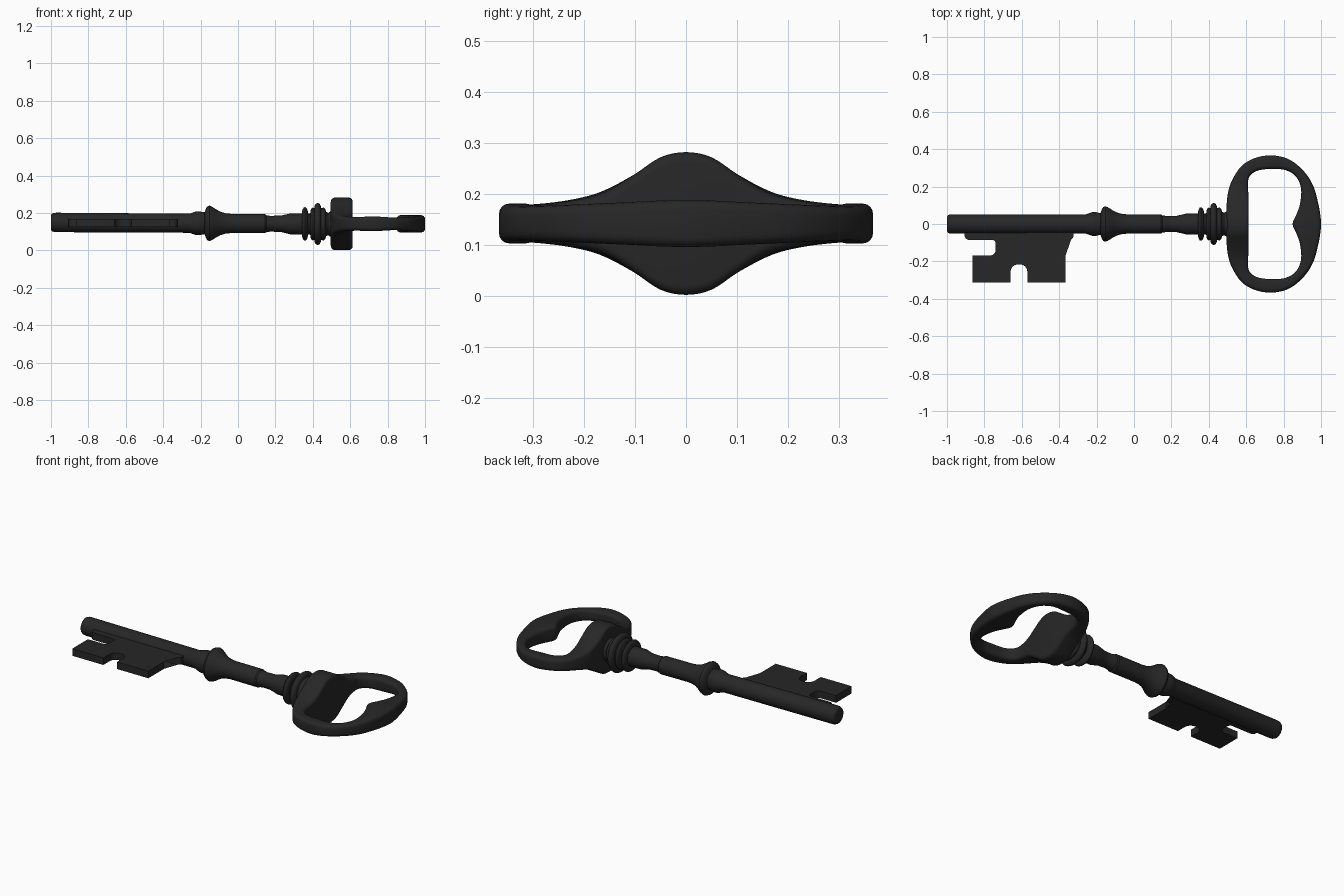
import bpy, bmesh, math
from mathutils import Vector

if "Cube" in bpy.data.objects:
    bpy.data.objects.remove(bpy.data.objects["Cube"])

iron = bpy.data.materials.new("black iron")
iron.diffuse_color = (0.02, 0.02, 0.02, 1)
iron.use_nodes = True
iron.node_tree.nodes["Principled BSDF"].inputs["Base Color"].default_value = iron.diffuse_color


def make_object(name, bm, angle=40):
    bmesh.ops.recalc_face_normals(bm, faces=bm.faces)
    mesh = bpy.data.meshes.new(name)
    bm.to_mesh(mesh)
    bm.free()
    mesh.materials.append(iron)
    ob = bpy.data.objects.new(name, mesh)
    bpy.context.collection.objects.link(ob)
    bpy.ops.object.select_all(action='DESELECT')
    ob.select_set(True)
    bpy.context.view_layer.objects.active = ob
    bpy.ops.object.shade_smooth_by_angle(angle=math.radians(angle))
    return ob


def bridge(bm, a, b):
    n = len(a)
    for i in range(n):
        bm.faces.new((a[i], a[(i + 1) % n], b[(i + 1) % n], b[i]))


def lathe(name, profile, sides=40):
    """Turn (x, radius) pairs around the long axis, which dips very slightly to the bow."""
    bm = bmesh.new()
    rings = []
    for x, r in profile:
        zc = 0.1435 - 0.006 * x
        rings.append([bm.verts.new((x, r * math.cos(2 * math.pi * i / sides),
                                    zc + r * math.sin(2 * math.pi * i / sides)))
                      for i in range(sides)])
    for a, b in zip(rings, rings[1:]):
        bridge(bm, a, b)
    bm.faces.new(rings[0])
    bm.faces.new(rings[-1])
    return make_object(name, bm)


def bead(x, half, r0, r1, n=8):
    """Rounded ring profile between x-half and x+half, swelling from r0 to r1."""
    return [(x - half * math.cos(math.pi * i / n), r0 + (r1 - r0) * math.sin(math.pi * i / n))
            for i in range(n + 1)]


# Plain shank and flared middle collar
lathe("shank", [(-1, 0.038), (-0.996, 0.046), (-0.985, 0.051), (-0.97, 0.052), (-0.26, 0.051),
                (-0.245, 0.056), (-0.225, 0.063), (-0.205, 0.064), (-0.19, 0.06), (-0.178, 0.06),
                (-0.172, 0.078), (-0.165, 0.09), (-0.153, 0.095), (-0.14, 0.09), (-0.12, 0.077),
                (-0.095, 0.063), (-0.065, 0.054), (-0.03, 0.051), (0.145, 0.051), (0.152, 0.045),
                (0.165, 0.045), (0.17, 0.042), (0.23, 0.044), (0.26, 0.051), (0.28, 0.056),
                (0.34, 0.057), (0.5, 0.05)])

# Turned rings below the bow
lathe("neck_rings", bead(0.358, 0.016, 0.057, 0.09) + [(0.385, 0.057)]
      + bead(0.4, 0.013, 0.06, 0.088)[:6] + bead(0.426, 0.018, 0.086, 0.112)
      + bead(0.456, 0.014, 0.066, 0.088)[3:] + [(0.482, 0.06), (0.495, 0.068), (0.52, 0.075)])


# Bow: half loop stations (outer x, outer y, inner x, inner y, half height)
half = [(0.497, 0, 0.613, 0, 0.14), (0.495, 0.05, 0.613, 0.05, 0.13),
        (0.495, 0.10, 0.613, 0.10, 0.097), (0.503, 0.17, 0.612, 0.155, 0.062),
        (0.525, 0.235, 0.609, 0.21, 0.046), (0.575, 0.31, 0.618, 0.255, 0.038),
        (0.645, 0.352, 0.66, 0.285, 0.037), (0.735, 0.367, 0.735, 0.295, 0.039),
        (0.83, 0.345, 0.81, 0.288, 0.034), (0.91, 0.28, 0.865, 0.255, 0.035),
        (0.96, 0.20, 0.893, 0.19, 0.038), (0.985, 0.11, 0.888, 0.11, 0.042),
        (0.996, 0.05, 0.868, 0.05, 0.045), (1.0, 0, 0.848, 0, 0.046)]
loop = half + [(a, -b, c, -d, h) for a, b, c, d, h in half[-2:0:-1]]


def catmull(p, i, t):
    n = len(p)
    return [0.5 * (2 * b + (c - a) * t + (2 * a - 5 * b + 4 * c - d) * t * t
                   + (3 * b - a - 3 * c + d) * t ** 3)
            for a, b, c, d in zip(p[i - 1], p[i], p[(i + 1) % n], p[(i + 2) % n])]


bm = bmesh.new()
rings = []
for i in range(len(loop)):
    for k in range(4):
        ox, oy, ix, iy, h = catmull(loop, i, k / 4)
        o, n = Vector((ox, oy, 0)), Vector((ix, iy, 0))
        mid, axis = (o + n) / 2, (o - n).normalized()
        w, r = (o - n).length / 2, 0.02
        ring = []
        for q, (sx, sz) in enumerate(((1, 1), (-1, 1), (-1, -1), (1, -1))):
            for s in range(5):
                a = math.pi / 2 * (q + s / 4)
                u = sx * (w - r) + r * math.cos(a)
                z = sz * (h - r) + r * math.sin(a)
                ring.append(bm.verts.new(mid + axis * u + Vector((0, 0, 0.142 + z))))
        rings.append(ring)
for j in range(len(rings)):
    bridge(bm, rings[j - 1], rings[j])
make_object("bow", bm)


def rounded(points):
    """Polygon corners given as (x, y, radius), with arcs where radius > 0."""
    out = []
    for i, (x, y, r) in enumerate(points):
        p = Vector((x, y))
        if r == 0:
            out.append(p)
            continue
        d1 = (Vector(points[i - 1][:2]) - p).normalized()
        d2 = (Vector(points[(i + 1) % len(points)][:2]) - p).normalized()
        c = p + (d1 + d2) * r
        for s in range(7):
            a = math.pi / 2 * s / 6
            out.append(c - d2 * r * math.cos(a) - d1 * r * math.sin(a))
    return out


# Bit: flat plate with rail, web and notched foot
outline = rounded([(-0.906, -0.03, 0), (-0.906, -0.085, 0.025), (-0.74, -0.085, 0.018),
                   (-0.74, -0.168, 0.028), (-0.863, -0.168, 0), (-0.863, -0.314, 0),
                   (-0.66, -0.314, 0), (-0.66, -0.216, 0.04), (-0.57, -0.216, 0.04),
                   (-0.57, -0.314, 0), (-0.366, -0.314, 0), (-0.366, -0.168, 0),
                   (-0.487, -0.168, 0.028), (-0.487, -0.085, 0.018), (-0.323, -0.085, 0.025),
                   (-0.323, -0.03, 0)])
bm = bmesh.new()
low = [bm.verts.new((p.x, p.y, 0.126)) for p in outline]
high = [bm.verts.new((p.x, p.y, 0.168)) for p in outline]
bridge(bm, low, high)
bm.faces.new(low)
bm.faces.new(high)
bmesh.ops.triangulate(bm, faces=[f for f in bm.faces if len(f.verts) > 4])
make_object("bit", bm, 30)
